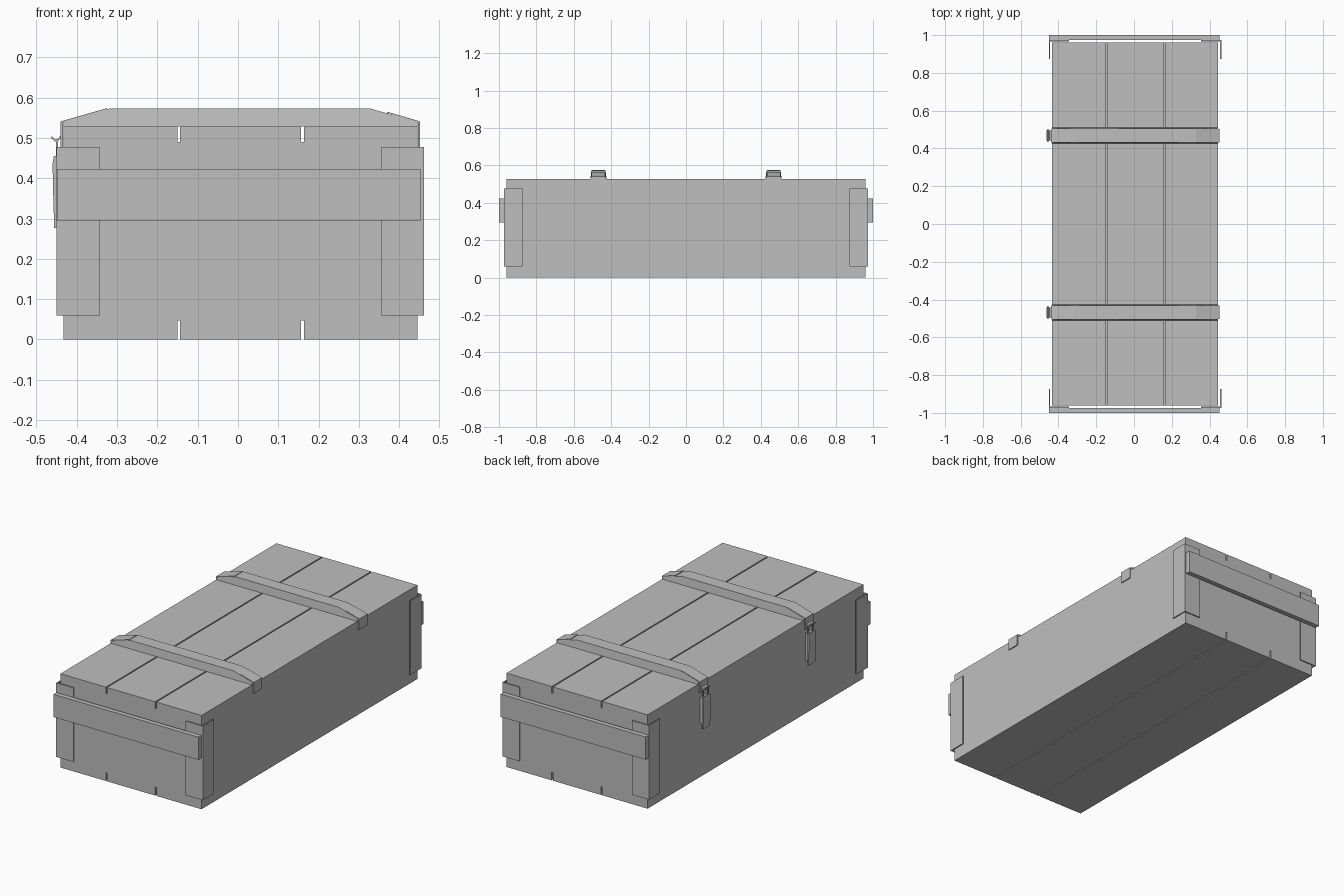
import bpy, bmesh
from mathutils import Vector

cube = bpy.data.objects.get("Cube")
if cube:
    bpy.data.objects.remove(cube, do_unlink=True)

grey = bpy.data.materials.new("plain_grey")
grey.use_nodes = True
grey.diffuse_color = (0.52, 0.52, 0.52, 1)
grey.node_tree.nodes["Principled BSDF"].inputs["Base Color"].default_value = grey.diffuse_color


def prism(name, profile, low, high, axis="y", top_scale=None):
    """Extrude a closed profile: x-z points along y, or x-y points along z."""
    bm = bmesh.new()
    if axis == "y":
        points = [Vector((a, low, b)) for a, b in profile]
        step = Vector((0, high - low, 0))
    else:
        points = [Vector((a, b, low)) for a, b in profile]
        step = Vector((0, 0, high - low))
    face = bm.faces.new([bm.verts.new(p) for p in points])
    result = bmesh.ops.extrude_face_region(bm, geom=[face])
    moved = [v for v in result["geom"] if isinstance(v, bmesh.types.BMVert)]
    bmesh.ops.translate(bm, verts=moved, vec=step)
    if top_scale:  # narrow the upper edge toward the middle
        mid = (low + high) / 2
        for v in bm.verts:
            if v.co.z > DECK + 0.005:
                v.co.y = mid + (v.co.y - mid) * top_scale
    bmesh.ops.recalc_face_normals(bm, faces=bm.faces)
    mesh = bpy.data.meshes.new(name)
    bm.to_mesh(mesh)
    bm.free()
    mesh.materials.append(grey)
    obj = bpy.data.objects.new(name, mesh)
    bpy.context.collection.objects.link(obj)
    return obj


def box(name, x0, x1, y0, y1, z0, z1):
    return prism(name, [(x0, z0), (x1, z0), (x1, z1), (x0, z1)], y0, y1)


LEFT, RIGHT, DECK, END = -0.433, 0.445, 0.528, 0.96
SLOTS = (-0.147, 0.16)
GAP = 0.0035

# Crate body with plank grooves in the lid and the floor
outline = [(LEFT, 0)]
for x in SLOTS:
    outline += [(x - GAP, 0), (x - GAP, 0.047), (x + GAP, 0.047), (x + GAP, 0)]
outline += [(RIGHT, 0), (RIGHT, DECK)]
for x in reversed(SLOTS):
    outline += [(x + GAP, DECK), (x + GAP, 0.49), (x - GAP, 0.49), (x - GAP, DECK)]
outline += [(LEFT, DECK)]
prism("crate_body", outline, -END, END)

# End rails and corner brackets
for s, end in ((-1, "front"), (1, "back")):
    box(end + "_rail", -0.449, 0.453, s * 0.973, s * 1.0, 0.295, 0.423)
    for d, side, edge in ((-1, "right", -0.45), (1, "left", 0.462)):
        t = 0.006
        outer, inner = s * 0.973, s * (0.973 - t)
        bracket = [(edge, outer), (edge - d * 0.106, outer), (edge - d * 0.106, inner),
                   (edge - d * t, inner), (edge - d * t, s * 0.873), (edge, s * 0.873)]
        prism(f"{end}_{side}_corner_bracket", bracket, 0.06, 0.477, "z")

# Lid battens with metal straps and latches
for y, end in ((-0.468, "front"), (0.468, "back")):
    batten = [(LEFT, DECK), (RIGHT, DECK), (RIGHT, 0.539), (0.328, 0.573),
              (-0.318, 0.573), (LEFT, 0.539)]
    prism(end + "_batten", batten, y - 0.043, y + 0.043, top_scale=0.87)

    hinge = [(0.37, 0.561), (0.37, 0.565), (0.452, 0.541), (0.452, 0.478),
             (0.446, 0.478), (0.446, 0.538)]
    prism(end + "_hinge_strap", hinge, y - 0.036, y + 0.036)

    strap = [(-0.325, 0.571), (-0.325, 0.574), (-0.44, 0.541), (-0.44, 0.478),
             (-0.434, 0.478), (-0.434, 0.538)]
    prism(end + "_latch_strap", strap, y - 0.036, y + 0.036)

    # Curled hook on the strap
    hook = [(-0.439, 0.502), (-0.446, 0.492), (-0.454, 0.491), (-0.464, 0.501),
            (-0.461, 0.504), (-0.453, 0.496), (-0.447, 0.497), (-0.439, 0.507)]
    prism(end + "_latch_hook", hook, y - 0.026, y + 0.026)

    # Wire loop joining hook and lever
    for k in (-1, 1):
        box(end + "_loop_side", -0.452, -0.447, y + k * 0.022 - 0.003, y + k * 0.022 + 0.003, 0.44, 0.497)

    # Base plate and lever
    box(end + "_latch_base", -0.449, LEFT, y - 0.024, y + 0.024, 0.3, 0.45)
    lever = [(-0.45, 0.455), (-0.457, 0.455), (-0.46, 0.437), (-0.459, 0.38),
             (-0.456, 0.277), (-0.45, 0.277)]
    prism(end + "_latch_lever", lever, y - 0.031, y + 0.031)
